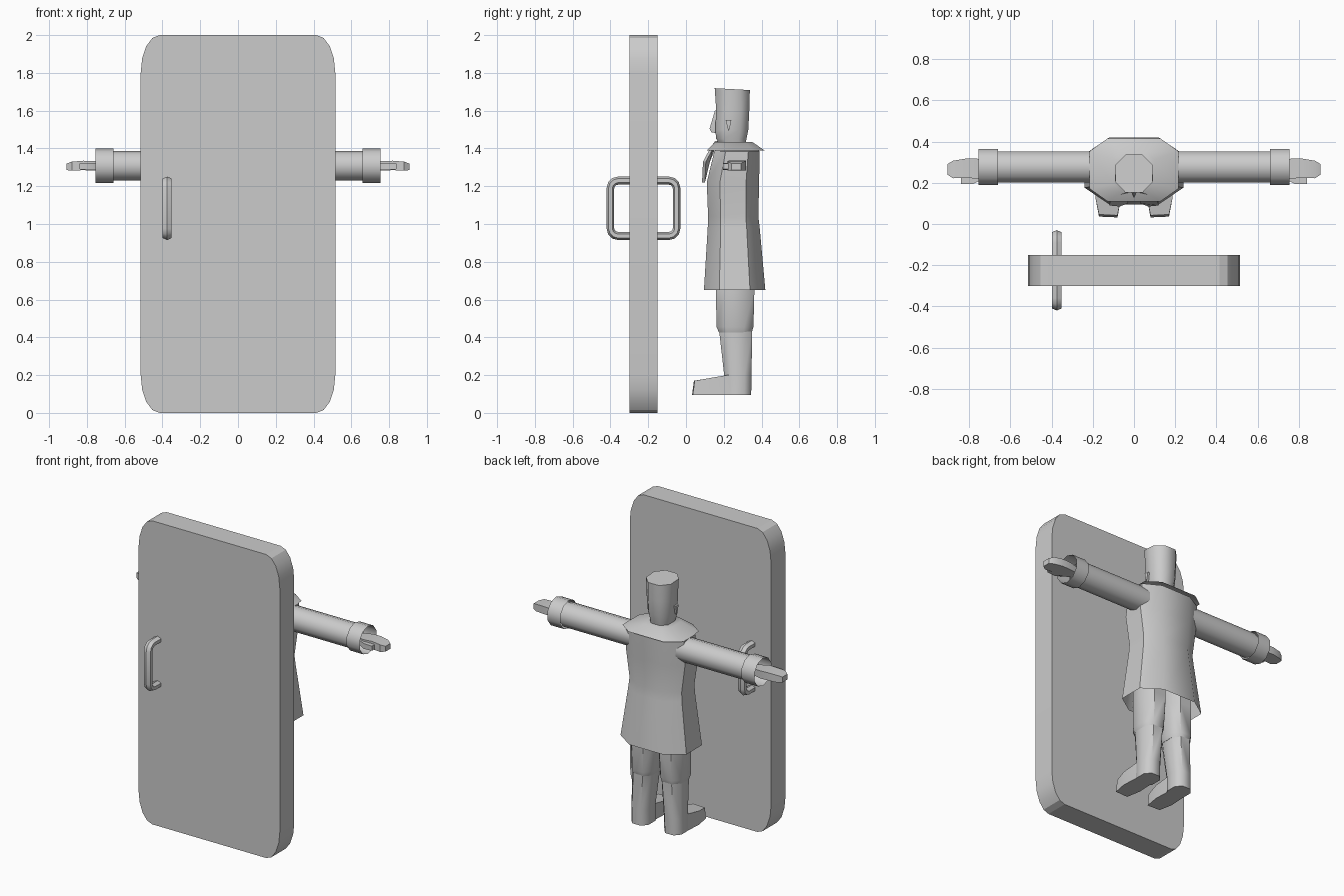
import bpy, bmesh, math

cube = bpy.data.objects.get("Cube")
if cube:
    bpy.data.objects.remove(cube, do_unlink=True)

grey = bpy.data.materials.new("plain grey")
grey.use_nodes = True
GREY = (0.6, 0.6, 0.6, 1)
grey.diffuse_color = GREY
grey.node_tree.nodes["Principled BSDF"].inputs["Base Color"].default_value = GREY


def finish(name, bm, mirror=False, smooth=50):
    bmesh.ops.recalc_face_normals(bm, faces=bm.faces)
    mesh = bpy.data.meshes.new(name)
    bm.to_mesh(mesh)
    bm.free()
    mesh.materials.append(grey)
    obj = bpy.data.objects.new(name, mesh)
    bpy.context.collection.objects.link(obj)
    if mirror:
        obj.modifiers.new("Mirror", 'MIRROR')
    bpy.ops.object.select_all(action='DESELECT')
    obj.select_set(True)
    bpy.context.view_layer.objects.active = obj
    if smooth:
        bpy.ops.object.shade_smooth_by_angle(angle=math.radians(smooth))
    return obj


def loft(name, rings, caps=(True, True), cyclic=False, **kw):
    """Skin a list of equal-length point rings."""
    bm = bmesh.new()
    loops = [[bm.verts.new(p) for p in ring] for ring in rings]
    pairs = list(zip(loops, loops[1:]))
    if cyclic:
        pairs.append((loops[-1], loops[0]))
    for a, b in pairs:
        for i in range(len(a)):
            j = (i + 1) % len(a)
            bm.faces.new((a[i], a[j], b[j], b[i]))
    for cap, ring in zip(caps, (loops[0], loops[-1])):
        if cap and not cyclic:
            bm.faces.new(ring)
    return finish(name, bm, **kw)


def octagon(z, w, y0, y1, k=0.5, cx=0.0, tilt=0.0):
    """Chamfered horizontal section; tilt raises the front edge."""
    c, h = (y0 + y1) / 2, (y1 - y0) / 2
    unit = [(k, -1), (1, -k), (1, k), (k, 1), (-k, 1), (-1, k), (-1, -k), (-k, -1)]
    return [(cx + u * w, c + v * h, z - v * tilt) for u, v in unit]


def circle_x(x, r, n=10, y=0.277, z=1.308):
    return [(x, y + r * math.cos(math.tau * (i + .5) / n),
             z + r * math.sin(math.tau * (i + .5) / n)) for i in range(n)]


def rounded_rect(hw, hh, rx, ry, steps):
    pts = []
    for q, (sx, sy) in enumerate([(1, 1), (-1, 1), (-1, -1), (1, -1)]):
        for i in range(steps + 1):
            a = math.pi / 2 * (q + i / steps)
            pts.append((sx * (hw - rx) + rx * math.cos(a), sy * (hh - ry) + ry * math.sin(a)))
    return pts


# Door slab with rounded corners
outline = rounded_rect(0.515, 1.0, 0.1, 0.2, 4)
loft("door", [[(x, y, z + 1) for x, z in outline] for y in (-0.30, -0.15)], smooth=20)

# Handle loop running through the door, six-sided bar
inner, outer = rounded_rect(0.155, 0.125, 0.02, 0.02, 3), rounded_rect(0.195, 0.168, 0.06, 0.06, 3)
bar = [(0, 0), (.25, 1), (.75, 1), (1, 0), (.75, -1), (.25, -1)]
loft("handle", [[(-0.375 + 0.024 * s, -0.225 + a[0] + t * (b[0] - a[0]), 1.083 + a[1] + t * (b[1] - a[1]))
                 for t, s in bar] for a, b in zip(inner, outer)], cyclic=True, smooth=30)

# Long coat, open at the hem
loft("coat", [octagon(0.65, 0.24, 0.095, 0.42), octagon(0.98, 0.195, 0.115, 0.39),
              octagon(1.04, 0.19, 0.117, 0.383), octagon(1.22, 0.215, 0.11, 0.387),
              octagon(1.385, 0.215, 0.15, 0.39), octagon(1.41, 0.13, 0.18, 0.35)],
     caps=(False, True))

# Collar cape over the shoulders
loft("collar", [octagon(1.39, 0.215, 0.11, 0.415, 0.6), octagon(1.435, 0.10, 0.155, 0.35, 0.6)],
     caps=(False, True), smooth=30)

# Pointed lapels hanging from the collar
lapel = [(0.03, 0.155, 1.44), (0.11, 0.13, 1.405), (0.12, 0.09, 1.33), (0.07, 0.085, 1.22), (0.03, 0.10, 1.30)]
loft("lapels", [lapel, [(x, y + 0.015, z) for x, y, z in lapel]], mirror=True, smooth=30)

# Head and tall hat in one tapering form
loft("head", [octagon(1.40, 0.06, 0.20, 0.31), octagon(1.45, 0.068, 0.16, 0.32),
              octagon(1.50, 0.078, 0.155, 0.33), octagon(1.60, 0.083, 0.16, 0.335),
              octagon(1.714, 0.09, 0.152, 0.338, 0.45, tilt=0.005)], smooth=50)

# Nose wedge
loft("nose", [[(-0.02, 0.17, 1.48), (0.02, 0.17, 1.48), (0, 0.135, 1.485)],
              [(-0.02, 0.17, 1.51), (0.02, 0.17, 1.51), (0, 0.125, 1.505)],
              [(-0.008, 0.17, 1.60), (0.008, 0.17, 1.60), (0, 0.153, 1.60)]], smooth=30)

# Small ears
ear = [(0.21, 1.55), (0.24, 1.55), (0.232, 1.51), (0.225, 1.49)]
loft("ears", [[(x, y, z) for y, z in ear] for x in (0.07, 0.093)], mirror=True, smooth=30)

# Sleeves and wider cuffs, open tubes
loft("sleeves", [circle_x(0.17, 0.079), circle_x(0.67, 0.079)], caps=(False, False), mirror=True)
loft("cuffs", [circle_x(0.66, 0.092), circle_x(0.755, 0.092)], caps=(False, False), mirror=True)


# Hands: flat mitten and thumb
def slab(x, y0, y1, z0, z1):
    return [(x, y0, z0), (x, y1, z0), (x, y1, z1), (x, y0, z1)]


loft("hands", [slab(0.67, 0.25, 0.30, 1.29, 1.325), slab(0.76, 0.22, 0.317, 1.283, 1.333),
               slab(0.82, 0.225, 0.317, 1.285, 1.335), slab(0.88, 0.222, 0.307, 1.283, 1.33),
               slab(0.907, 0.24, 0.29, 1.285, 1.32)], mirror=True, smooth=30)
loft("thumbs", [slab(0.73, 0.22, 0.26, 1.29, 1.322), slab(0.78, 0.195, 0.235, 1.287, 1.322),
                slab(0.84, 0.195, 0.228, 1.29, 1.32)], mirror=True, smooth=30)

# Trousers, gathered at the knee
loft("trousers", [octagon(0.425, 0.07, 0.175, 0.348, cx=0.105), octagon(0.455, 0.078, 0.162, 0.357, cx=0.105),
                  octagon(0.65, 0.085, 0.158, 0.362, cx=0.1), octagon(0.78, 0.085, 0.16, 0.362, cx=0.1)],
     mirror=True)

# Boots: shaft and forward-pointing foot
loft("boot_shafts", [octagon(0.095, 0.062, 0.20, 0.345, cx=0.12), octagon(0.20, 0.062, 0.202, 0.347, cx=0.118),
                     octagon(0.44, 0.07, 0.175, 0.35, cx=0.105)], mirror=True)


def sole(z, heel, front):
    return [(0.08, front, z), (0.17, front + 0.004, z), (0.188, 0.13, z), (0.178, heel, z), (0.07, heel, z), (0.063, 0.13, z)]


foot_top = [(x, y, z + (0.03 if y > 0.2 else 0.01 if y > 0.1 else -0.005))
            for x, y, z in sole(0.175, 0.25, 0.042)]
loft("feet", [sole(0.095, 0.29, 0.032), foot_top], mirror=True, smooth=30)
